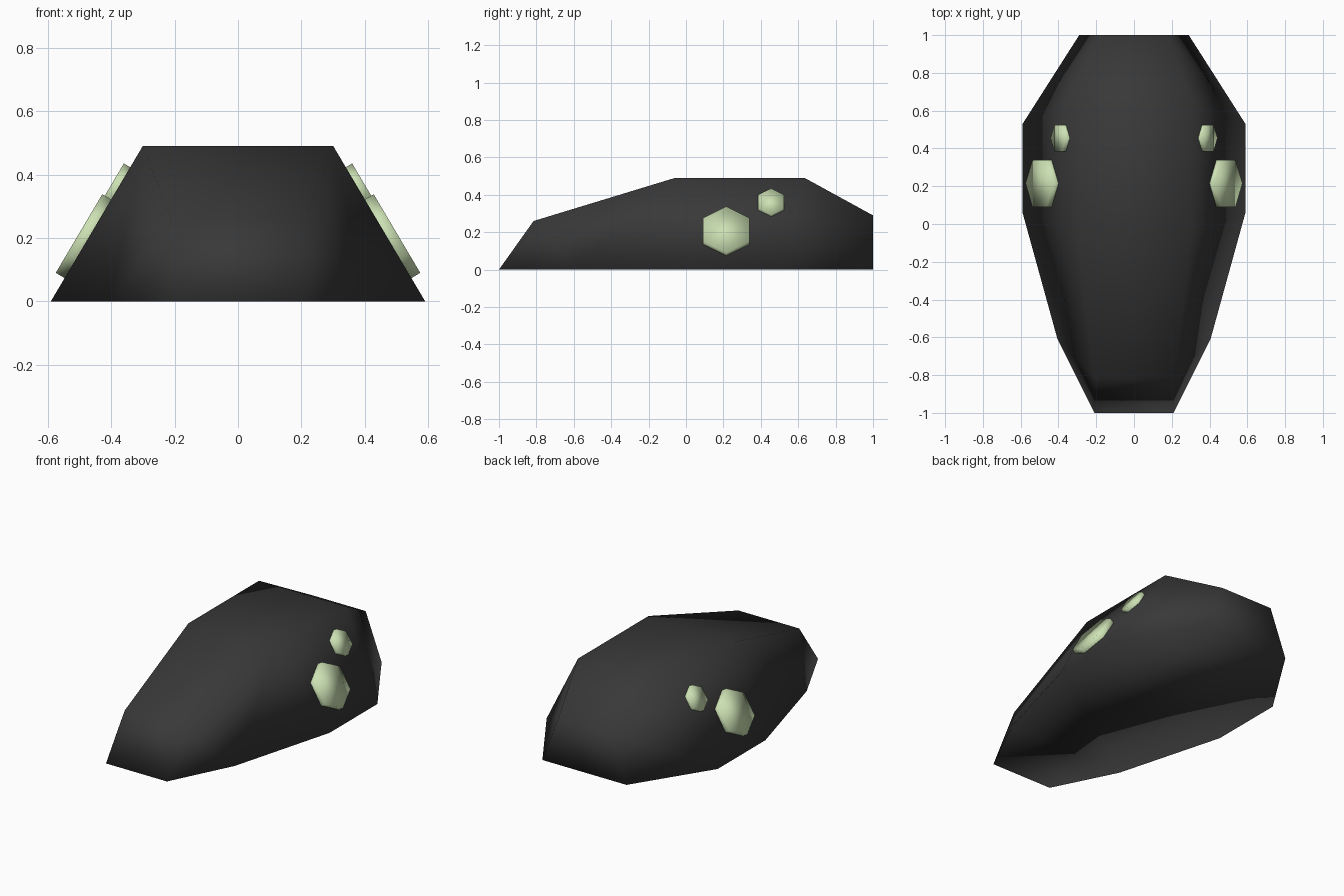
import bpy, bmesh, math
from mathutils import Matrix

if "Cube" in bpy.data.objects:
    bpy.data.objects.remove(bpy.data.objects["Cube"])


def material(name, color):
    m = bpy.data.materials.new(name)
    m.diffuse_color = (*color, 1)
    m.use_nodes = True
    m.node_tree.nodes["Principled BSDF"].inputs["Base Color"].default_value = m.diffuse_color
    return m


def add_object(name, bm, mat):
    bmesh.ops.recalc_face_normals(bm, faces=bm.faces)
    for f in bm.faces:
        f.smooth = True
    me = bpy.data.meshes.new(name)
    bm.to_mesh(me)
    bm.free()
    me.materials.append(mat)
    ob = bpy.data.objects.new(name, me)
    bpy.context.collection.objects.link(ob)
    return ob


dark = material("dark_shell", (0.04, 0.04, 0.04))
pale = material("pale_green", (0.6, 0.75, 0.45))

# Body: base outline and roof outline as (half width, y, z), front to back
base = [(0.21, -1, 0), (0.405, -0.61, 0), (0.59, 0.06, 0), (0.59, 0.53, 0), (0.29, 1, 0)]
roof = [(0.21, -0.815, 0.26), (0.30, -0.06, 0.49), (0.30, 0.635, 0.49), (0.18, 1, 0.29)]
bm = bmesh.new()


def pairs(outline):
    return [[bm.verts.new((s * x, y, z)) for s in (-1, 1)] for x, y, z in outline]


b, t = pairs(base), pairs(roof)
for row in (b, t):                                   # floor and roof strips
    for p, q in zip(row, row[1:]):
        bm.faces.new((p[0], p[1], q[1], q[0]))
for p, q in ((b[0], t[0]), (b[-1], t[-1])):          # front slope and back wall
    bm.faces.new((p[0], p[1], q[1], q[0]))
for s in (0, 1):                                     # side walls
    bm.faces.new((b[0][s], b[1][s], t[0][s]))
    for i in range(3):
        bm.faces.new((b[i + 1][s], b[i + 2][s], t[i + 1][s], t[i][s]))
add_object("body", bm, dark)

# Eyes: hexagonal discs lying on the sloped side wall, mirrored
tilt = Matrix.Rotation(math.atan2(0.49, 0.29), 4, 'Y')


def eye_pair(name, outer_centre, radius, depth):
    bm = bmesh.new()
    m = (Matrix.Translation(outer_centre) @ tilt
         @ Matrix.Translation((0, 0, -depth / 2)) @ Matrix.Rotation(math.pi / 2, 4, 'Z'))
    bmesh.ops.create_cone(bm, cap_ends=True, segments=6, radius1=radius,
                          radius2=radius, depth=depth, matrix=m)
    ob = add_object(name, bm, pale)
    ob.modifiers.new("mirror", 'MIRROR').use_mirror_merge = False


eye_pair("large_eyes", (0.501, 0.215, 0.214), 0.144, 0.06)
eye_pair("small_eyes", (0.401, 0.455, 0.365), 0.081, 0.05)
